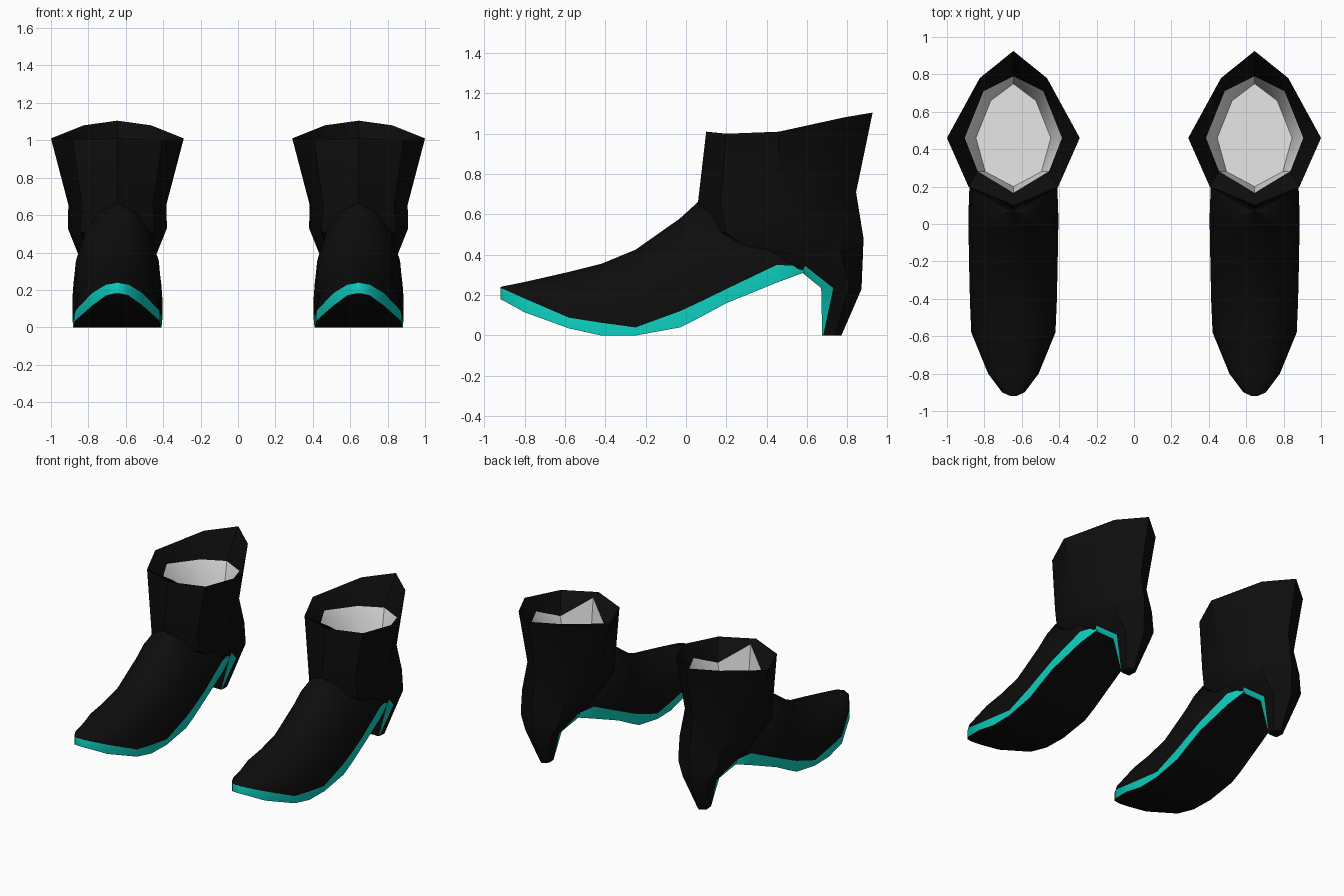
import bpy, bmesh, math

if "Cube" in bpy.data.objects:
    bpy.data.objects.remove(bpy.data.objects["Cube"])


def material(name, rgb):
    m = bpy.data.materials.new(name)
    m.diffuse_color = (*rgb, 1)
    m.use_nodes = True
    m.node_tree.nodes["Principled BSDF"].inputs["Base Color"].default_value = m.diffuse_color
    return m


MATS = [material("black_leather", (0.004, 0.004, 0.004)),
        material("teal_trim", (0.004, 0.62, 0.52)),
        material("white_lining", (0.8, 0.8, 0.8))]
BLACK, TEAL, WHITE = 0, 1, 2


def loft(name, rings, rule, x):
    """Skin closed rings, cap both ends; rule(row, column) gives the material."""
    bm = bmesh.new()
    rows = [[bm.verts.new(p) for p in r] for r in rings]
    n = len(rows[0])
    for i in range(len(rows) - 1):
        for j in range(n):
            k = (j + 1) % n
            f = bm.faces.new((rows[i][j], rows[i][k], rows[i + 1][k], rows[i + 1][j]))
            f.material_index = rule(i, j)
    for i in (0, len(rows) - 1):
        f = bm.faces.new(rows[i])
        f.material_index = rule(i, -1)
    bmesh.ops.recalc_face_normals(bm, faces=bm.faces)
    me = bpy.data.meshes.new(name)
    bm.to_mesh(me)
    bm.free()
    for m in MATS:
        me.materials.append(m)
    ob = bpy.data.objects.new(name, me)
    ob.location.x = x
    bpy.context.collection.objects.link(ob)
    bpy.ops.object.select_all(action='DESELECT')
    ob.select_set(True)
    bpy.context.view_layer.objects.active = ob
    bpy.ops.object.shade_smooth_by_angle(angle=math.radians(38))


# Foot stations: y, half width, sole bottom, trim top, instep height
FOOT = [(-0.92, 0.015, 0.18, 0.235, 0.24),
        (-0.90, 0.06, 0.17, 0.228, 0.245),
        (-0.80, 0.135, 0.115, 0.183, 0.265),
        (-0.58, 0.225, 0.035, 0.088, 0.315),
        (-0.42, 0.232, 0.0, 0.063, 0.355),
        (-0.25, 0.236, 0.0, 0.04, 0.425),
        (-0.03, 0.24, 0.04, 0.12, 0.58),
        (0.06, 0.24, 0.085, 0.162, 0.662),
        (0.20, 0.235, 0.16, 0.23, 0.60),
        (0.45, 0.205, 0.262, 0.35, 0.55),
        (0.58, 0.175, 0.31, 0.343, 0.52),
        (0.66, 0.10, 0.335, 0.36, 0.50)]
ARCH = 8


def foot_ring(y, w, bottom, trim, top):
    ring = [(-w, y, bottom), (w, y, bottom)]
    for i in range(ARCH + 1):
        t = math.pi * i / ARCH
        ring.append((w * math.cos(t), y, trim + (top - trim) * math.sin(t)))
    return ring


def foot_rule(i, j):
    # trim runs along both side columns and around the toe
    return TEAL if j in (1, ARCH + 2) or (i == 0 and j == -1) else BLACK


def half_ring(front, front_side, side, back_side, back):
    half = [front, front_side, side, back_side, back]
    return half + [(-x, y, z) for x, y, z in half[3:0:-1]]


# Heel, ankle, shaft, collar and lining, from the heel tip up and back inside
SHAFT = [
    ((0, .675, 0), (.032, .675, 0), (.036, .68, 0), (.04, .735, 0), (0, .77, 0)),
    ((0, .67, .235), (.10, .67, .235), (.118, .73, .235), (.105, .81, .235), (0, .87, .23)),
    ((0, .58, .315), (.172, .575, .312), (.18, .59, .345), (.155, .79, .33), (0, .874, .33)),
    ((0, .30, .38), (.15, .36, .38), (.207, .50, .385), (.165, .77, .40), (0, .877, .40)),
    ((0, .10, .50), (.20, .20, .51), (.265, .45, .53), (.165, .76, .50), (0, .88, .48)),
    ((0, .06, .665), (.19, .17, .66), (.262, .45, .655), (.15, .72, .69), (0, .843, .71)),
    ((0, .10, 1.01), (.24, .20, 1.0), (.355, .46, 1.01), (.18, .78, 1.08), (0, .925, 1.105)),
    ((0, .165, .995), (.19, .28, .85), (.26, .46, .935), (.16, .71, .90), (0, .79, .90)),
    ((0, .20, .64), (.15, .28, .64), (.20, .46, .64), (.12, .66, .64), (0, .75, .64)),
]


def shaft_rule(i, j):
    if i >= 7:
        return WHITE
    # trim tapers down the front edges of the heel
    return TEAL if i < 2 and j in (1, 6) else BLACK


for side, x in (("left", -0.645), ("right", 0.645)):
    loft(side + "_boot_foot", [foot_ring(*s) for s in FOOT], foot_rule, x)
    loft(side + "_boot_shaft_and_heel", [half_ring(*r) for r in SHAFT], shaft_rule, x)
